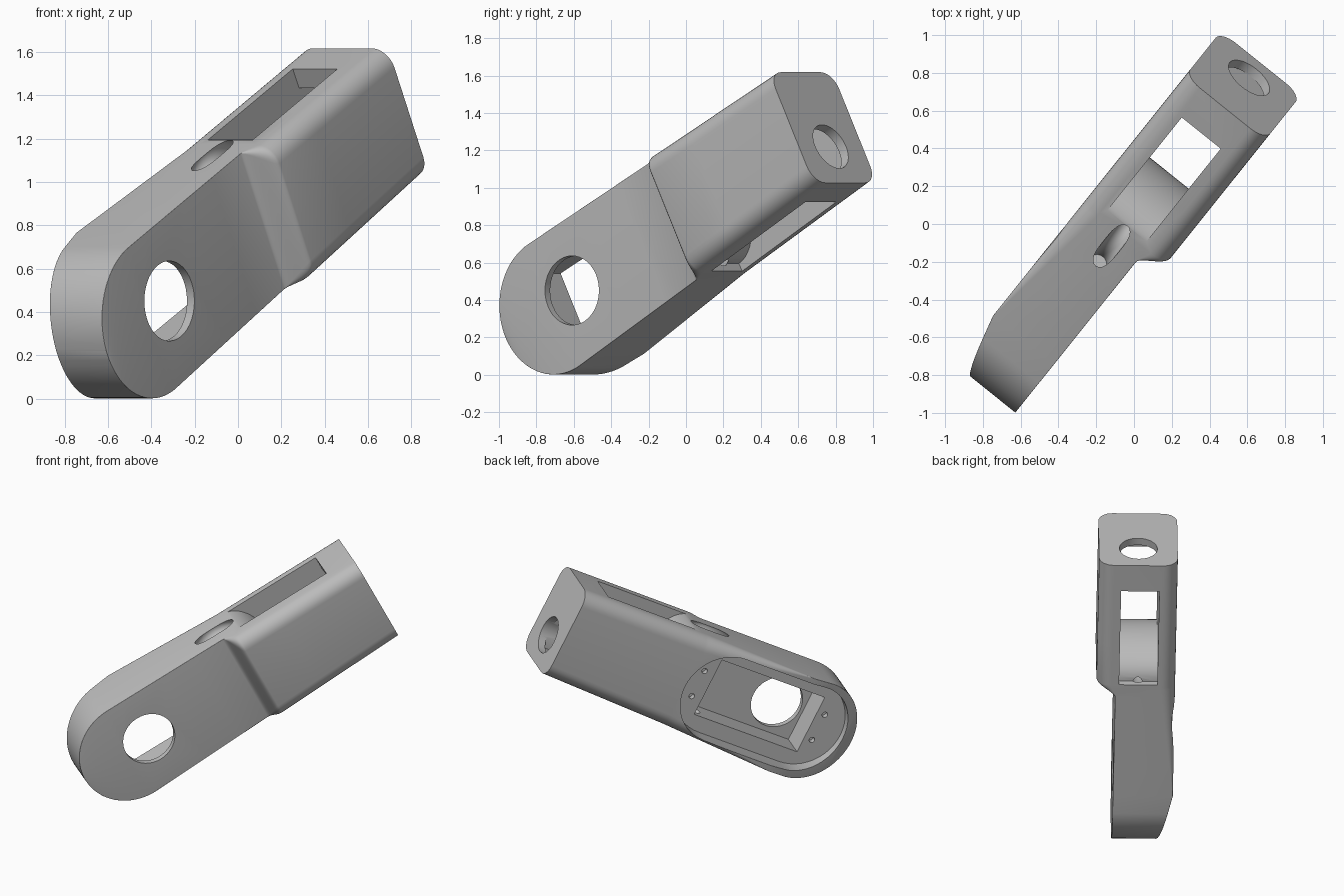
import bpy, bmesh
from math import sin, cos, pi, sqrt, radians
from mathutils import Matrix

cube = bpy.data.objects.get("Cube")
if cube:
    bpy.data.objects.remove(cube, do_unlink=True)

# Pose: local x runs along the body, y towards its back, z across its height
POSE = Matrix.Rotation(radians(51.3), 4, 'Z') @ Matrix.Rotation(radians(-27.3), 4, 'Y')
R, UC, VC = 0.37, -0.542, 0.698      # rounded end
END = 1.435                          # square end

grey = bpy.data.materials.new("plain_grey")
grey.use_nodes = True
grey.diffuse_color = (0.5, 0.5, 0.5, 1)
grey.node_tree.nodes["Principled BSDF"].inputs["Base Color"].default_value = (0.5, 0.5, 0.5, 1)


def loft(name, rings):
    """Skin a closed solid over rings of equal length."""
    bm = bmesh.new()
    vs = [[bm.verts.new(p) for p in ring] for ring in rings]
    n = len(vs[0])
    for a, b in zip(vs, vs[1:]):
        for i in range(n):
            j = (i + 1) % n
            bm.faces.new((a[i], a[j], b[j], b[i]))
    bm.faces.new(vs[0])
    bm.faces.new(vs[-1])
    bmesh.ops.recalc_face_normals(bm, faces=bm.faces)
    me = bpy.data.meshes.new(name)
    bm.to_mesh(me)
    bm.free()
    me.materials.append(grey)
    ob = bpy.data.objects.new(name, me)
    bpy.context.collection.objects.link(ob)
    ob.matrix_world = POSE
    return ob


def prism(name, outline, y0, y1):
    return loft(name, [[(u, y, v) for u, v in outline] for y in (y0, y1)])


def arc(u, v, ru, rv, a0, a1, n=24):
    steps = [radians(a0 + (a1 - a0) * i / n) for i in range(n + 1)]
    return [(u + ru * cos(a), v + rv * sin(a)) for a in steps]


def disc(u, v, r, n=40):
    return arc(u, v, r, r, 0, 360, n)[:-1]


def box(u0, u1, v0, v1):
    return [(u0, v0), (u1, v0), (u1, v1), (u0, v1)]


def ramp(x, a, b):
    return min(1, max(0, (x - a) / (b - a)))


def section(u):
    """Cross-section of the body: rounded rectangle, sharp near the round end."""
    if u < UC:
        half = max(0.02, sqrt(max(0, R * R - (u - UC) ** 2)))
        lo, hi = VC - half, VC + half
    else:
        t = ramp(u, UC, END)
        lo, hi = VC - R + 0.087 * t, VC + R + 0.012 * t
    s = ramp(u, 0.385, 0.48)
    s = s * s * (3 - 2 * s)
    front = -0.134 - 0.13 * s
    back = 0.279 - 0.117 * (1 - ramp(u, UC - R, -0.4))
    rf = 0.002 + 0.098 * s
    rb = 0.002 + 0.098 * ramp(u, -0.4, 0.45)
    ring = []
    for y, v, r, a in ((back - rb, hi - rb, rb, 0), (front + rf, hi - rf, rf, 90),
                       (front + rf, lo + rf, rf, 180), (back - rb, lo + rb, rb, 270)):
        ring += [(u, p, q) for p, q in arc(y, v, r, r, a, a + 90, 8)]
    return ring


# Main body
stations = [UC - R * cos(pi / 2 * i / 20) for i in range(21)]
stations += [-0.4, -0.1, 0.15] + [0.385 + 0.0095 * i for i in range(11)] + [0.8, 1.1, END]
body = loft("arm_body", [section(u) for u in stations])

# Through slot with a hollow behind the end wall and a rounded saddle
slot_outline = [(0.485, 1.3), (1.23, 1.3), (1.23, 0.98), (1.38, 0.98), (1.38, 0.5),
                (1.23, 0.5), (1.23, 0.2), (0.485, 0.2)]
slot_outline += arc(0.485, 0.75, 0.21, 0.33, -90, 90)
cutters = [prism("slot_cutter", slot_outline, -0.109, 0.155)]

# Cord channel looping through the saddle and opening above and below
groove = []
for i in range(41):
    a = radians(-135 + 270 * i / 40)
    groove.append([(0.37 + (0.265 + p) * cos(a), 0.02 + q, 0.75 + (0.32 + p) * sin(a))
                   for p, q in disc(0, 0, 0.05, 20)])
cutters.append(loft("groove_cutter", groove))

# Hole in the square end
cutters.append(loft("end_hole_cutter", [[(u, 0.008 + p, 0.633 + q) for p, q in disc(0, 0, 0.131)]
                                        for u in (1.3, 1.5)]))

# Back recess, pocket, front hole and screw holes
mid = 0.704
stadium = arc(0.135, mid, 0.325, 0.325, -90, 90) + arc(-0.51, mid, 0.325, 0.325, 90, 270)
cutters.append(prism("recess_cutter", stadium, 0.12, 0.4))
cutters.append(prism("pocket_cutter", box(-0.6, 0.225, 0.488, 0.92), -0.09, 0.3))
cutters.append(prism("front_hole_cutter", disc(-0.392, 0.71, 0.185), -0.3, 0.0))
for u in (-0.66, 0.305):
    for side in (-1, 1):
        cutters.append(prism("screw_hole_cutter", disc(u, mid + 0.1 * side, 0.02, 16), 0.08, 0.3))

for c in cutters:
    c.hide_render = True
    mod = body.modifiers.new(c.name, 'BOOLEAN')
    mod.operation = 'DIFFERENCE'
    mod.solver = 'EXACT'
    mod.object = c

# Apply the cuts and drop the cutters
bpy.context.view_layer.update()
cut_mesh = bpy.data.meshes.new_from_object(body.evaluated_get(bpy.context.evaluated_depsgraph_get()))
body.modifiers.clear()
body.data = cut_mesh
for c in cutters:
    bpy.data.objects.remove(c, do_unlink=True)

bpy.ops.object.select_all(action='DESELECT')
body.select_set(True)
bpy.context.view_layer.objects.active = body
bpy.ops.object.shade_smooth_by_angle(angle=radians(30))
